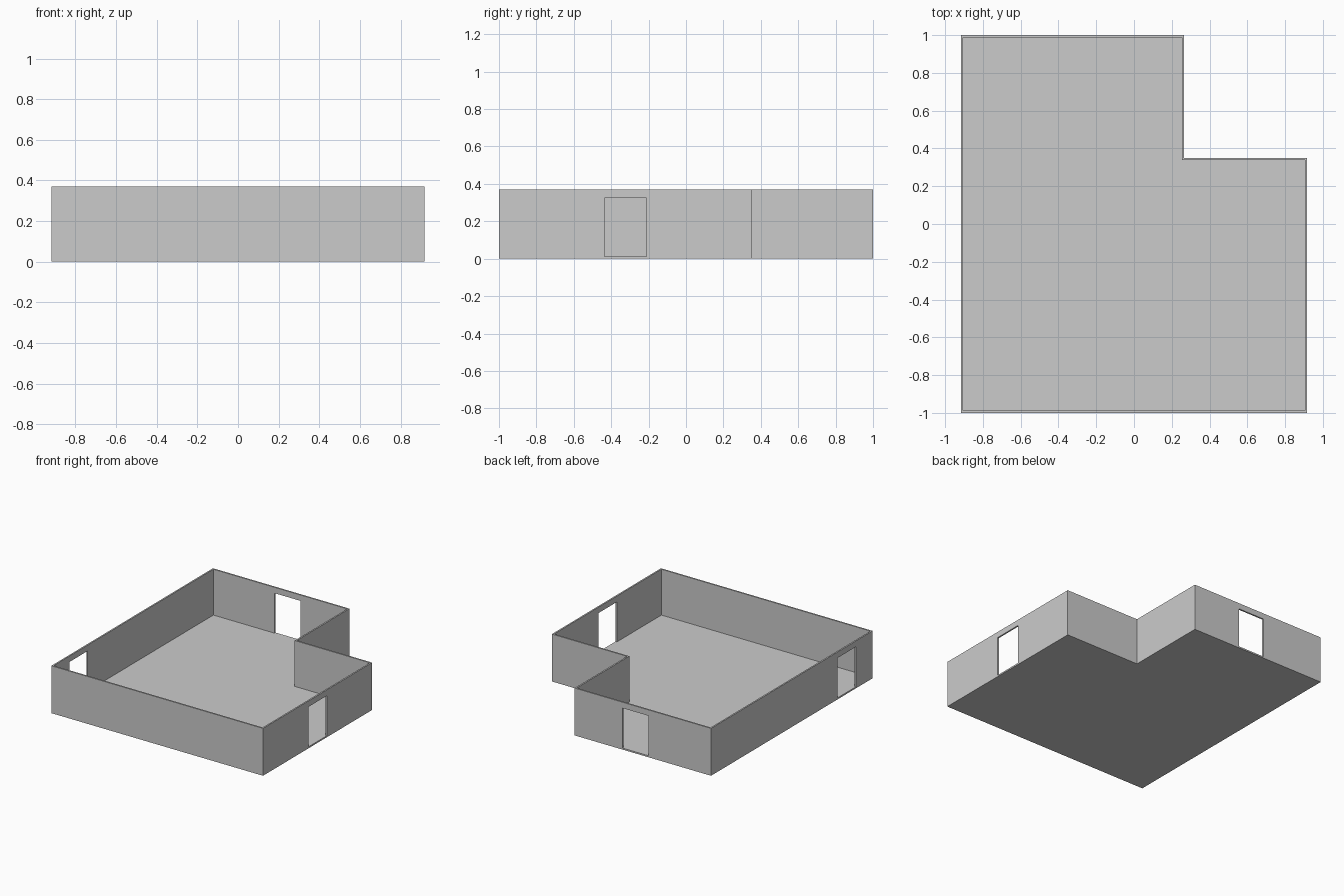
import bpy, bmesh

if "Cube" in bpy.data.objects:
    bpy.data.objects.remove(bpy.data.objects["Cube"])

H, FLOOR, T = 0.371, 0.012, 0.012
X, Y, NX, NY = 0.917, 1.0, 0.266, 0.35
DOOR_TOP = 0.325


def outline(inset):
    """L-shaped plan, counter-clockwise, moved inwards by inset."""
    x, y, nx, ny = X - inset, Y - inset, NX - inset, NY - inset
    return [(-x, -y), (x, -y), (x, ny), (nx, ny), (nx, y), (-x, y)]


def make_object(name, bm):
    bmesh.ops.recalc_face_normals(bm, faces=bm.faces)
    mesh = bpy.data.meshes.new(name)
    bm.to_mesh(mesh)
    bm.free()
    obj = bpy.data.objects.new(name, mesh)
    bpy.context.collection.objects.link(obj)
    return obj


# Open room shell: underside, outer walls, rim, inner walls, floor
bm = bmesh.new()
loops = [[bm.verts.new((x, y, z)) for x, y in outline(inset)]
         for inset, z in ((0, 0), (0, H), (T, H), (T, FLOOR))]
for a, b in zip(loops, loops[1:]):
    for i in range(6):
        j = (i + 1) % 6
        bm.faces.new((a[i], a[j], b[j], b[i]))
bm.faces.new(loops[0])
bm.faces.new(loops[-1])
room = make_object("room_shell", bm)

# Doorways: x range, y range
doors = {
    "right_doorway": ((X - 0.03, X + 0.03), (-0.437, -0.21)),
    "left_doorway": ((-X - 0.03, -X + 0.03), (-0.795, -0.568)),
    "back_doorway": ((-0.377, -0.15), (Y - 0.03, Y + 0.03)),
}
for name, (xr, yr) in doors.items():
    bm = bmesh.new()
    bmesh.ops.create_cube(bm, size=1)
    for v in bm.verts:
        v.co = (xr[v.co.x > 0], yr[v.co.y > 0], (FLOOR, DOOR_TOP)[v.co.z > 0])
    cutter = make_object(name, bm)
    mod = room.modifiers.new(name, 'BOOLEAN')
    mod.operation, mod.solver, mod.object = 'DIFFERENCE', 'EXACT', cutter
    bpy.context.view_layer.objects.active = room
    bpy.ops.object.modifier_apply(modifier=name)
    bpy.data.objects.remove(cutter)
